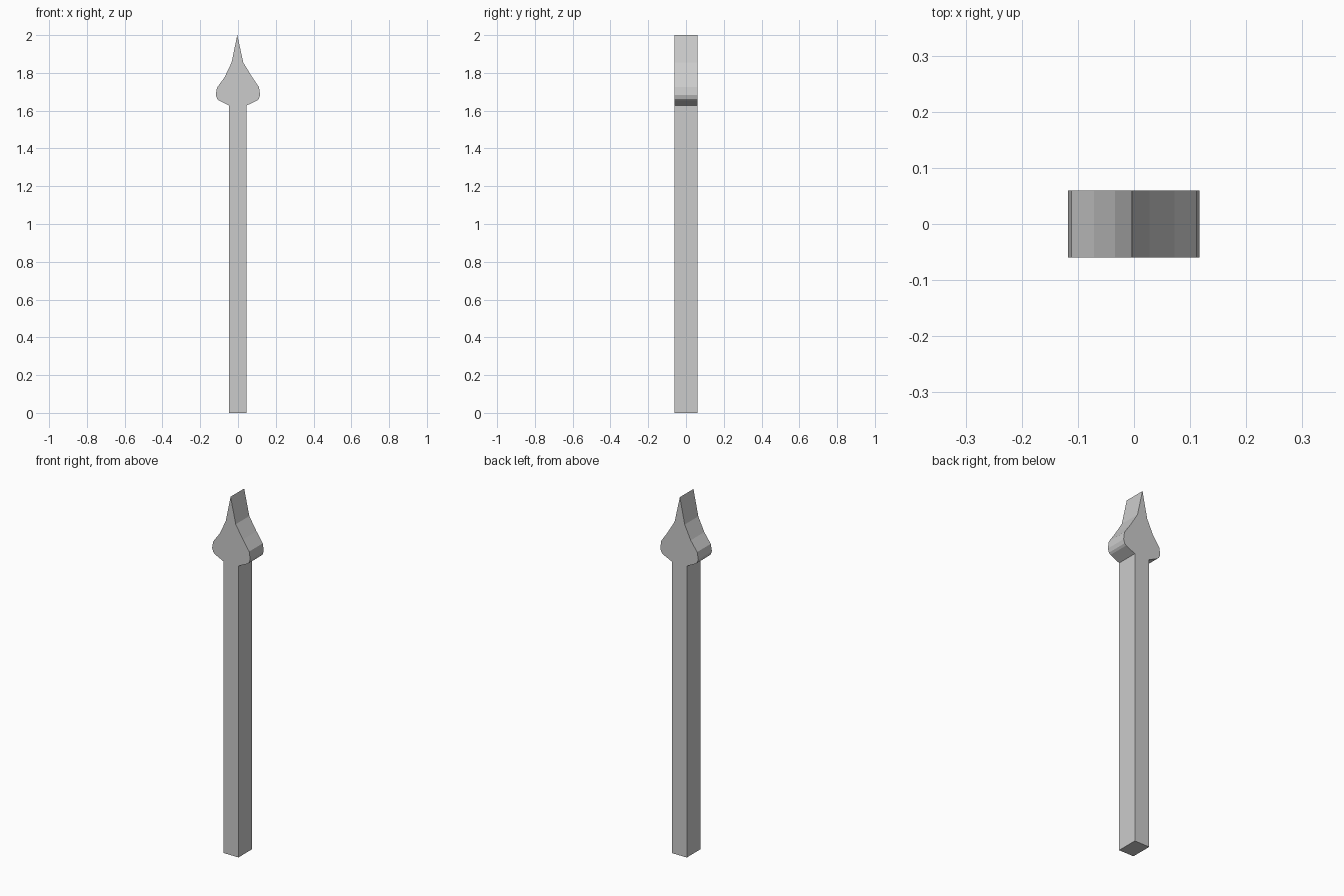
import bpy, bmesh

if "Cube" in bpy.data.objects:
    bpy.data.objects.remove(bpy.data.objects["Cube"])

DEPTH = 0.12

# Front outline (x, z): shaft, bulging spearhead, slightly off-centre tip
right_side = [(0.045, 0.0), (0.045, 1.627), (0.1, 1.653), (0.11, 1.662), (0.117, 1.683),
              (0.111, 1.725), (0.072, 1.782), (0.028, 1.855)]
tip = [(-0.004, 2.0)]
left_side = [(-0.034, 1.855), (-0.071, 1.777), (-0.111, 1.722), (-0.118, 1.683),
             (-0.11, 1.662), (-0.1, 1.653), (-0.047, 1.627), (-0.047, 0.0)]


def extrude_outline(name, outline, depth):
    bm = bmesh.new()
    face = bm.faces.new([bm.verts.new((x, -depth / 2, z)) for x, z in outline])
    result = bmesh.ops.extrude_face_region(bm, geom=[face], use_keep_orig=True)
    verts = [g for g in result["geom"] if isinstance(g, bmesh.types.BMVert)]
    bmesh.ops.translate(bm, verts=verts, vec=(0, depth, 0))
    bmesh.ops.recalc_face_normals(bm, faces=bm.faces[:])
    mesh = bpy.data.meshes.new(name)
    bm.to_mesh(mesh)
    bm.free()
    obj = bpy.data.objects.new(name, mesh)
    bpy.context.collection.objects.link(obj)
    return obj


# Fence picket: one flat-shaded slab
extrude_outline("spear_picket", right_side + tip + left_side, DEPTH)
